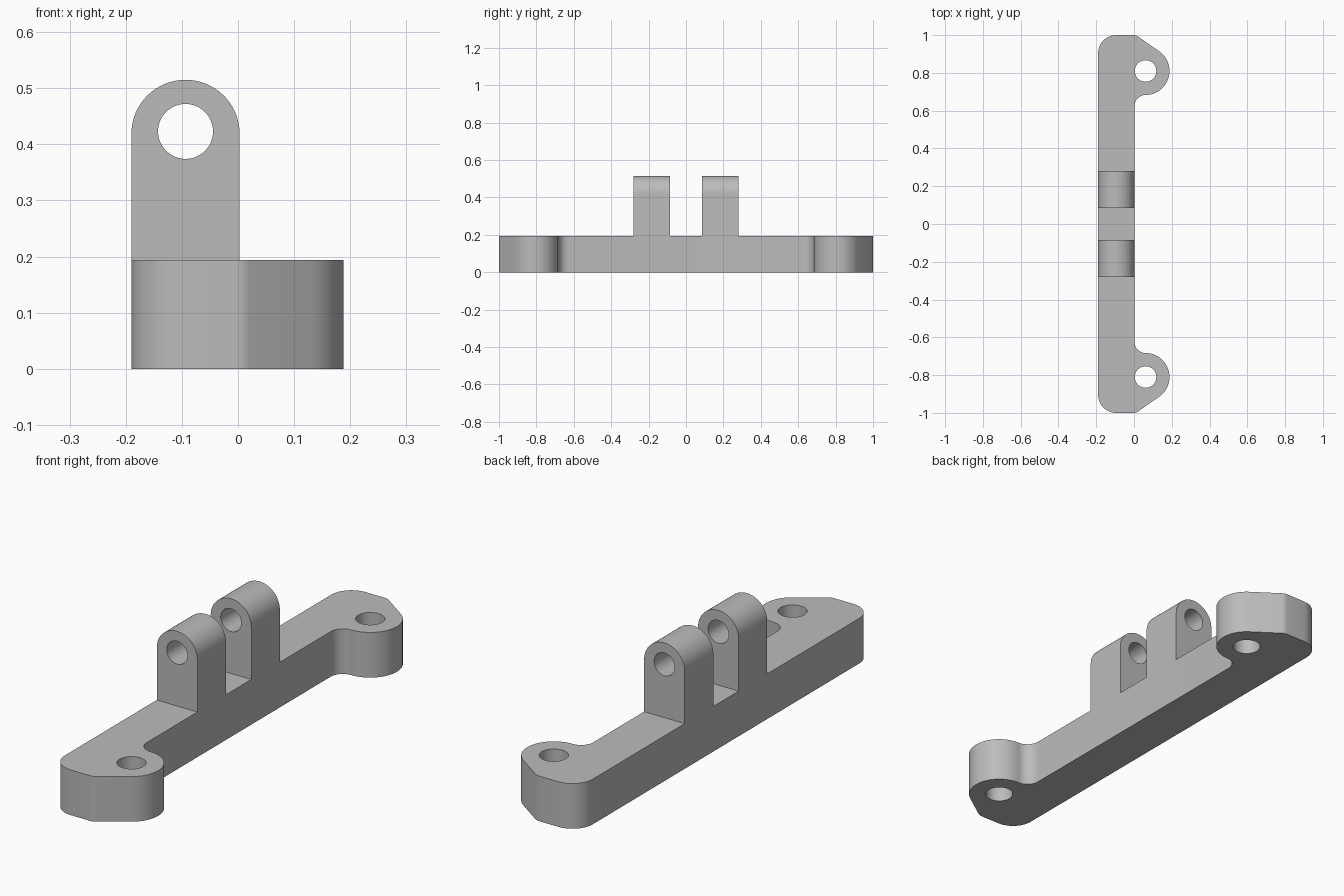
import bpy, bmesh
from math import sin, cos, pi, radians
from mathutils import Matrix

cube = bpy.data.objects.get("Cube")
if cube:
    bpy.data.objects.remove(cube, do_unlink=True)

grey = bpy.data.materials.new("plain grey")
grey.use_nodes = True
grey.diffuse_color = (0.5, 0.5, 0.5, 1)
grey.node_tree.nodes["Principled BSDF"].inputs["Base Color"].default_value = (0.5, 0.5, 0.5, 1)

LEFT, RIGHT = -0.19, 0.003
MID = (LEFT + RIGHT) / 2
HEIGHT = 0.194


def arc(cx, cy, r, start, end, steps=16):
    """Points along an arc, angles in degrees."""
    angles = [radians(start + (end - start) * i / steps) for i in range(steps + 1)]
    return [(cx + r * cos(a), cy + r * sin(a)) for a in angles]


def circle(cx, cy, r):
    return arc(cx, cy, r, 0, 360, 48)[:-1]


def plate(name, loops, depth, matrix):
    """Extrude an outline with holes, centred on its own plane."""
    curve = bpy.data.curves.new(name + "_profile", "CURVE")
    curve.dimensions = "2D"
    curve.fill_mode = "BOTH"
    curve.extrude = depth / 2
    for loop in loops:
        spline = curve.splines.new("POLY")
        spline.points.add(len(loop) - 1)
        for point, (x, y) in zip(spline.points, loop):
            point.co = (x, y, 0, 1)
        spline.use_cyclic_u = True
    helper = bpy.data.objects.new(name + "_profile", curve)
    bpy.context.collection.objects.link(helper)
    graph = bpy.context.evaluated_depsgraph_get()
    mesh = bpy.data.meshes.new_from_object(helper.evaluated_get(graph))
    bpy.data.objects.remove(helper, do_unlink=True)

    bm = bmesh.new()
    bm.from_mesh(mesh)
    bmesh.ops.remove_doubles(bm, verts=bm.verts, dist=1e-5)
    bm.transform(matrix)
    bmesh.ops.recalc_face_normals(bm, faces=bm.faces)
    bm.to_mesh(mesh)
    bm.free()
    mesh.materials.clear()
    mesh.materials.append(grey)
    mesh.name = name
    obj = bpy.data.objects.new(name, mesh)
    bpy.context.collection.objects.link(obj)
    bpy.ops.object.select_all(action="DESELECT")
    obj.select_set(True)
    bpy.context.view_layer.objects.active = obj
    bpy.ops.object.shade_smooth_by_angle(angle=radians(35))
    return obj


# Base bar with a rounded, drilled ear at each end
ear_x, ear_y, ear_r, fillet = 0.061, 0.81, 0.127, 0.058
half = arc(ear_x, ear_y - ear_r - fillet, fillet, 180, 90)    # inner fillet
half += arc(ear_x, ear_y, ear_r, -90, 57, 28)[1:]             # ear
half += arc(RIGHT - 0.005, 0.96, 0.04, 57, 90, 4)             # softened corner
half += arc(LEFT + 0.096, 0.904, 0.096, 90, 180)              # back corner
outline = half + [(x, -y) for x, y in reversed(half)]
holes = [circle(ear_x, side * ear_y, 0.057) for side in (1, -1)]
plate("base_bar", [outline] + holes, HEIGHT, Matrix.Translation((0, 0, HEIGHT / 2)))

# Pair of upright hinge lugs with pin holes
radius = (RIGHT - LEFT) / 2
lug = [(LEFT, HEIGHT), (RIGHT, HEIGHT)] + arc(MID, 0.515 - radius, radius, 0, 180, 32)
for name, y in (("front_lug", -0.183), ("back_lug", 0.183)):
    plate(name, [lug, circle(MID, 0.423, 0.049)], 0.194,
          Matrix.Translation((0, y, 0)) @ Matrix.Rotation(pi / 2, 4, "X"))
